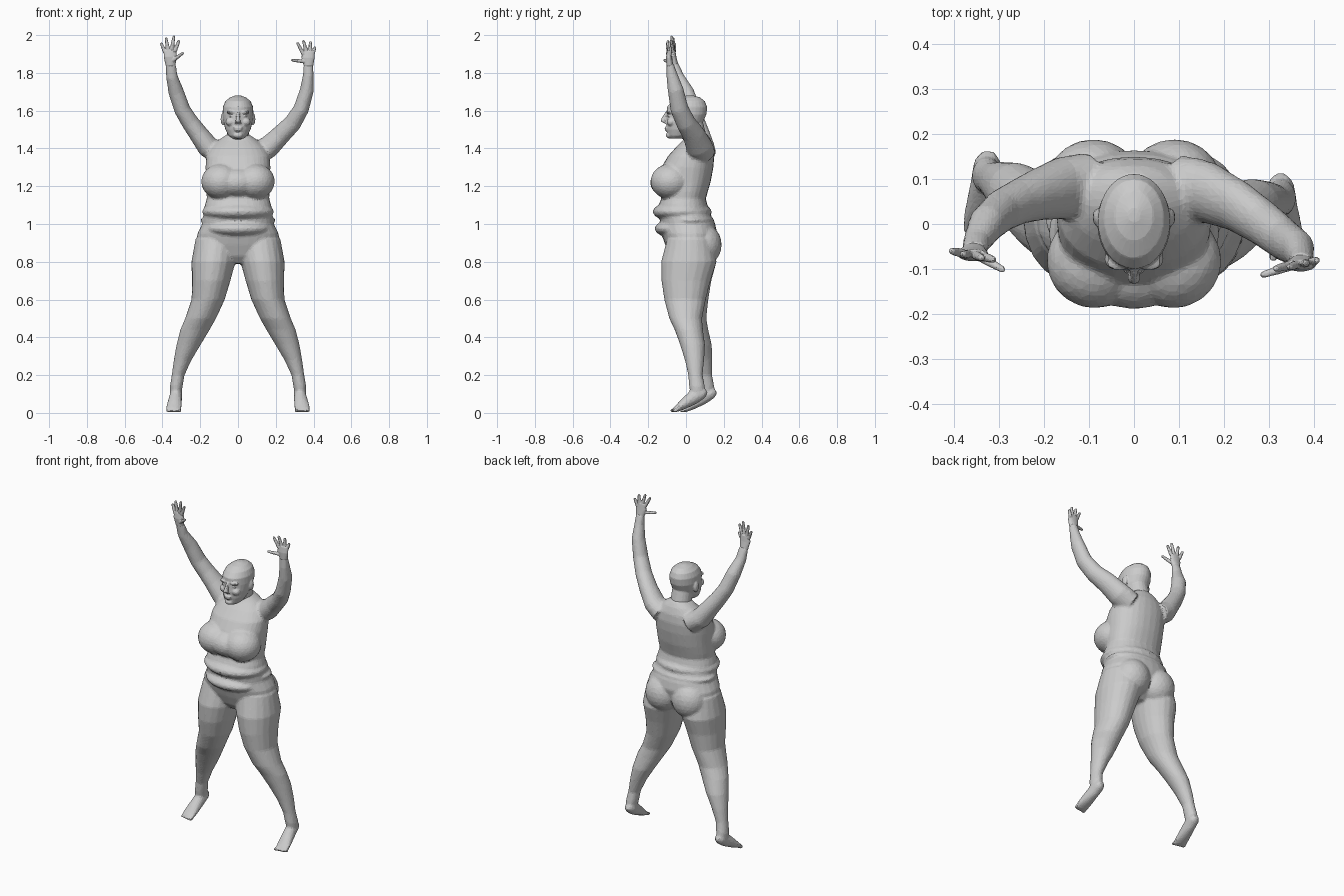
import bpy, bmesh
from math import sin, cos, pi, copysign
from mathutils import Vector, Matrix


def loft(bm, rings, level=False, n=20, p=1.0):
    """Closed tube through rings (x, y, z, rx, ry), level or square to its path."""
    pts = [Vector(r[:3]) for r in rings]
    loops = []
    for i, r in enumerate(rings):
        d = pts[min(i + 1, len(pts) - 1)] - pts[max(i - 1, 0)]
        d = Vector((0, 0, 1)) if level else d.normalized()
        u = Vector((1, 0, 0))
        u = (u - d * u.dot(d)).normalized()
        v = d.cross(u)
        loop = []
        for k in range(n):
            c, s = cos(2 * pi * k / n), sin(2 * pi * k / n)
            c, s = copysign(abs(c) ** p, c), copysign(abs(s) ** p, s)
            loop.append(bm.verts.new(pts[i] + u * c * r[3] + v * s * r[4]))
        loops.append(loop)
    for a, b in zip(loops, loops[1:]):
        for k in range(n):
            bm.faces.new((a[k], a[(k + 1) % n], b[(k + 1) % n], b[k]))
    bm.faces.new(loops[0][::-1])
    bm.faces.new(loops[-1])


def sections(bm, rows, p=1.0):
    """Upright loft from rows (z, half width, front y, back y)."""
    loft(bm, [(0, (f + b) / 2, z, w, (b - f) / 2) for z, w, f, b in rows], True, 28, p)


def blob(bm, c, r, both=False):
    for s in ((1, -1) if both else (1,)):
        m = Matrix.Translation((s * c[0], c[1], c[2])) @ Matrix.Diagonal((*r, 1))
        bmesh.ops.create_icosphere(bm, subdivisions=3, radius=1, matrix=m)


def fuse(name, bm, voxel, smooth, ratio):
    """Melt overlapping pieces into one skin and reduce it to facets."""
    bmesh.ops.recalc_face_normals(bm, faces=bm.faces)
    me = bpy.data.meshes.new(name)
    bm.to_mesh(me)
    bm.free()
    ob = bpy.data.objects.new(name, me)
    bpy.context.collection.objects.link(ob)
    m = ob.modifiers.new("skin", 'REMESH')
    m.mode, m.voxel_size = 'VOXEL', voxel
    m = ob.modifiers.new("soften", 'SMOOTH')
    m.factor, m.iterations = 0.5, smooth
    m = ob.modifiers.new("facets", 'DECIMATE')
    m.ratio = ratio
    return ob


# Torso
bm = bmesh.new()
sections(bm, [
    (.79, .06, -.05, .07), (.83, .15, -.085, .12), (.89, .222, -.11, .15),
    (.95, .215, -.13, .165), (1.0, .19, -.135, .155), (1.05, .182, -.14, .13),
    (1.10, .176, -.145, .113), (1.135, .165, -.13, .105), (1.17, .168, -.13, .115),
    (1.22, .168, -.13, .13), (1.30, .172, -.13, .145), (1.36, .168, -.095, .15),
    (1.41, .14, -.05, .145), (1.45, .095, -.01, .13), (1.48, .05, .0, .11)], .9)
# Buttocks, bust, belly rolls, shoulders
blob(bm, (.09, .092, .89), (.105, .097, .11), True)
blob(bm, (.088, -.082, 1.225), (.107, .106, .095), True)
blob(bm, (0, -.08, 1.22), (.13, .11, .083))
blob(bm, (0, -.02, 1.065), (.192, .157, .058))
blob(bm, (0, -.045, .975), (.17, .122, .05))
blob(bm, (0, .02, 1.02), (.202, .13, .035))
blob(bm, (.135, .08, 1.4), (.06, .068, .052), True)

# Arms
arms = {
    "right": [(.10, .08, 1.37, .06, .075), (.165, .07, 1.41, .058, .07), (.23, .04, 1.475, .05, .06),
              (.29, 0, 1.535, .046, .052), (.335, -.035, 1.61, .041, .048), (.365, -.055, 1.71, .037, .042),
              (.372, -.075, 1.79, .028, .03), (.373, -.085, 1.85, .026, .019)],
    "left": [(-.10, .085, 1.37, .06, .075), (-.16, .08, 1.41, .058, .07), (-.215, .065, 1.485, .05, .058),
             (-.255, .05, 1.54, .046, .051), (-.295, .03, 1.605, .043, .048), (-.328, 0, 1.70, .041, .042),
             (-.35, -.04, 1.78, .031, .03), (-.357, -.06, 1.85, .027, .019)]}
for rings in arms.values():
    loft(bm, rings)

# Legs and tiptoe feet, the left one trailing a little
leg = [(.115, .02, .92, .11, .12), (.13, .015, .80, .117, .147), (.142, 0, .70, .102, .13),
       (.158, -.005, .60, .088, .11), (.198, -.002, .50, .082, .087), (.228, .015, .44, .078, .075),
       (.262, .035, .36, .064, .066), (.293, .045, .28, .047, .051), (.317, .05, .20, .034, .038),
       (.327, .058, .14, .034, .042), (.33, .06, .10, .03, .035)]
foot = [(.325, .107, .118, .017, .016), (.326, .087, .105, .031, .029), (.33, .04, .083, .034, .038),
        (.336, -.01, .048, .039, .028), (.34, -.045, .024, .042, .018), (.341, -.062, .015, .038, .013)]
for s in (1, -1):
    lag = 0 if s > 0 else .05
    loft(bm, [(s * x, y + lag * max(0, min(1, (.75 - z) / .55)), z, a, b)
              for x, y, z, a, b in leg], True)
    loft(bm, [(s * x, y + lag, z, a, b) for x, y, z, a, b in foot])
    for k in range(5):
        blob(bm, (s * (.309 + .0165 * k), lag - .07 + .003 * k, .012), (.01 - .0007 * k, .016, .011))
fuse("body", bm, .008, 4, .2)

# Head with neck
bm = bmesh.new()
sections(bm, [
    (1.452, .03, -.083, -.02), (1.467, .05, -.096, .02), (1.50, .067, -.103, .06),
    (1.54, .077, -.105, .09), (1.58, .082, -.102, .108), (1.62, .08, -.1, .112),
    (1.65, .067, -.076, .10), (1.67, .043, -.037, .075), (1.681, .012, .005, .035)])
loft(bm, [(0, .06, 1.40, .075, .07), (0, .048, 1.46, .06, .062), (0, .03, 1.54, .058, .06)], True)
# Facial features and ears
loft(bm, [(0, -.098, 1.595, .008, .01), (0, -.117, 1.562, .01, .012),
          (0, -.122, 1.543, .015, .013), (0, -.102, 1.532, .017, .01)], True)
blob(bm, (.033, -.086, 1.592), (.028, .018, .009), True)
blob(bm, (.034, -.083, 1.573), (.015, .016, .008), True)
blob(bm, (.04, -.078, 1.54), (.026, .024, .022), True)
blob(bm, (0, -.102, 1.509), (.026, .012, .007))
blob(bm, (0, -.101, 1.498), (.022, .012, .007))
blob(bm, (0, -.088, 1.47), (.026, .019, .017))
blob(bm, (.081, .015, 1.555), (.011, .02, .032), True)
fuse("head", bm, .005, 2, .2)

# Hands: wrist ring, palm centre, then (base, tip) for each finger and the thumb
hands = {
    "right_hand": ((.373, -.085, 1.835), (.371, -.09, 1.88), [
        ((.346, -.092, 1.90), (.313, -.1, 1.962)), ((.363, -.09, 1.91), (.345, -.096, 1.974)),
        ((.38, -.088, 1.905), (.384, -.087, 1.968)), ((.394, -.086, 1.895), (.409, -.08, 1.94)),
        ((.355, -.092, 1.86), (.281, -.115, 1.868))]),
    "left_hand": ((-.357, -.058, 1.835), (-.359, -.067, 1.885), [
        ((-.334, -.073, 1.915), (-.311, -.08, 1.975)), ((-.351, -.07, 1.925), (-.338, -.076, 1.998)),
        ((-.37, -.067, 1.922), (-.382, -.068, 1.988)), ((-.386, -.064, 1.908), (-.408, -.06, 1.96)),
        ((-.345, -.072, 1.865), (-.288, -.104, 1.908))])}
for name, (wrist, palm, fingers) in hands.items():
    bm = bmesh.new()
    top = Vector(palm) + Vector((0, 0, .034))
    loft(bm, [(*wrist, .025, .019), (*palm, .035, .016), (*top, .032, .011)], True)
    for base, tip in fingers:
        a, b = Vector(base), Vector(tip)
        q = [a, a.lerp(b, .5), a.lerp(b, .92), b]
        loft(bm, [(*c, r, r) for c, r in zip(q, (.0105, .0095, .0075, .003))], n=10)
    fuse(name, bm, .0035, 1, .3)
